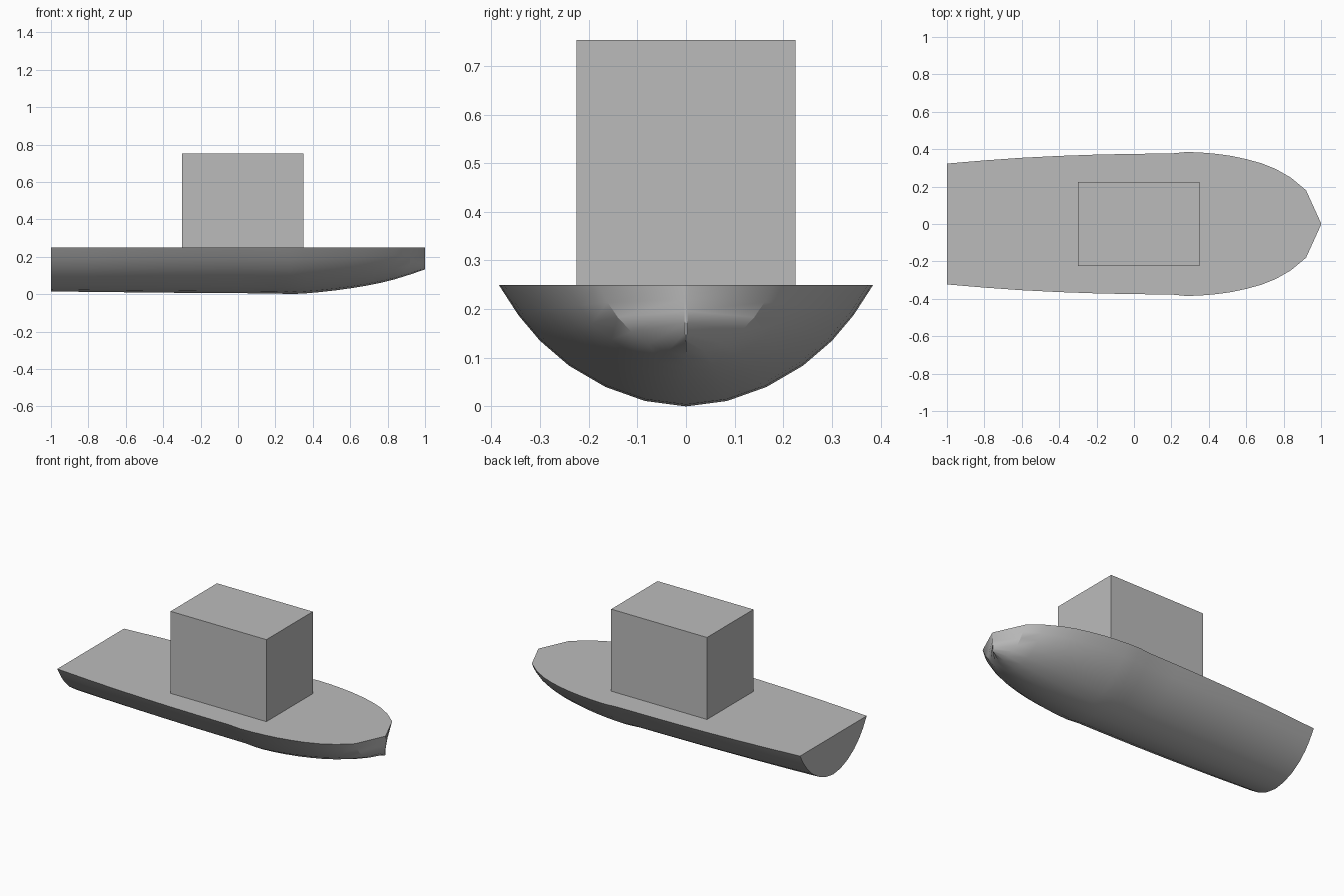
import bpy, bmesh, math

if "Cube" in bpy.data.objects:
    bpy.data.objects.remove(bpy.data.objects["Cube"])

grey = bpy.data.materials.new("plain grey")
grey.diffuse_color = (0.5, 0.5, 0.5, 1)
grey.use_nodes = True
grey.node_tree.nodes["Principled BSDF"].inputs["Base Color"].default_value = grey.diffuse_color

DECK = 0.25
# hull stations: x, half width at deck, keel height
STATIONS = [(-1.0, 0.323, 0.015), (-0.8, 0.340, 0.012), (-0.6, 0.354, 0.010),
            (-0.4, 0.364, 0.008), (-0.2, 0.371, 0.006), (0.0, 0.375, 0.005),
            (0.2, 0.377, 0.004), (0.28, 0.385, 0.0), (0.36, 0.382, 0.004),
            (0.44, 0.375, 0.011), (0.52, 0.364, 0.020), (0.60, 0.347, 0.031),
            (0.68, 0.325, 0.044), (0.76, 0.293, 0.060), (0.84, 0.247, 0.080),
            (0.92, 0.180, 0.105), (1.0, 0.004, 0.132)]
# half section from deck edge to keel: width share, height share
HALF = [(1, 1), (0.895, 0.75), (0.78, 0.54), (0.625, 0.335),
        (0.43, 0.16), (0.22, 0.045), (0, 0)]
SECTION = HALF + [(-w, h) for w, h in reversed(HALF[:-1])]


def finish(name, bm):
    bmesh.ops.recalc_face_normals(bm, faces=bm.faces)
    mesh = bpy.data.meshes.new(name)
    bm.to_mesh(mesh)
    bm.free()
    mesh.materials.append(grey)
    ob = bpy.data.objects.new(name, mesh)
    bpy.context.collection.objects.link(ob)
    return ob


# hull: lofted sections with flat deck, transom and narrow stem
bm = bmesh.new()
rings = [[bm.verts.new((x, w * half, keel + h * (DECK - keel))) for w, h in SECTION]
         for x, half, keel in STATIONS]
for a, b in zip(rings, rings[1:]):
    for i in range(len(SECTION) - 1):
        bm.faces.new((a[i], a[i + 1], b[i + 1], b[i]))
    bm.faces.new((a[0], b[0], b[-1], a[-1]))
bm.faces.new(rings[0])
bm.faces.new(rings[-1])
hull = finish("hull", bm)
bpy.ops.object.select_all(action='DESELECT')
hull.select_set(True)
bpy.context.view_layer.objects.active = hull
bpy.ops.object.shade_smooth_by_angle(angle=math.radians(30))

# cabin: plain block standing on the deck
bm = bmesh.new()
bmesh.ops.create_cube(bm, size=1)
bmesh.ops.scale(bm, vec=(0.65, 0.45, 0.503), verts=bm.verts)
bmesh.ops.translate(bm, vec=(0.025, 0, DECK + 0.2515), verts=bm.verts)
finish("cabin", bm)
